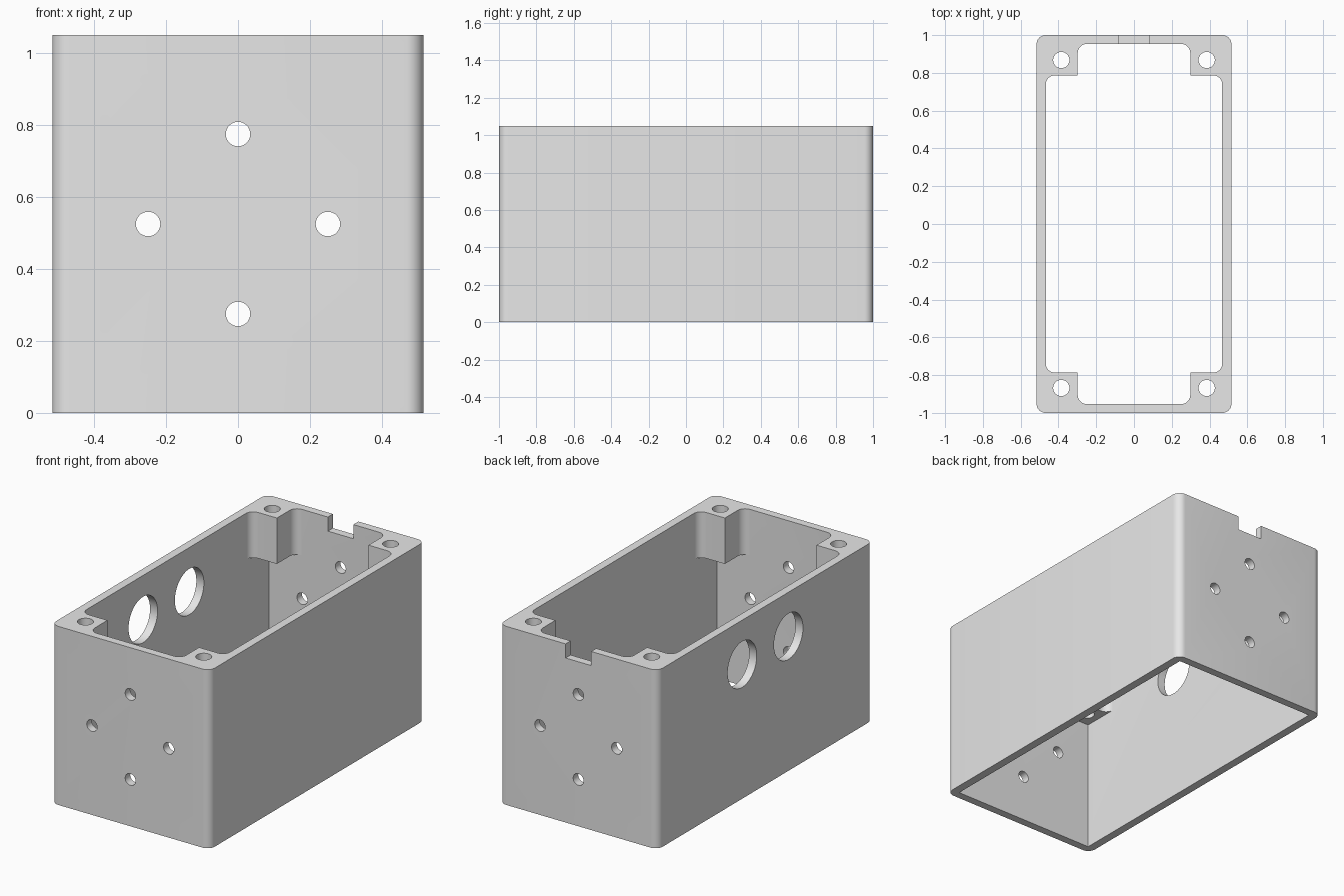
import bpy
import bmesh
import math
from mathutils import Vector, Matrix

cube = bpy.data.objects.get("Cube")
if cube:
    bpy.data.objects.remove(cube, do_unlink=True)

# Main dimensions
HALF_X, HALF_Y, HEIGHT = 0.516, 1.0, 1.05
IN_X, IN_Y = 0.467, 0.953
BOSS_X, BOSS_Y, BOSS_Z = 0.298, 0.787, 0.78
FILLET = 0.048
MID_Z = HEIGHT / 2

grey = bpy.data.materials.new("light grey")
grey.use_nodes = True
colour = (0.8, 0.8, 0.8, 1)
grey.diffuse_color = colour
grey.node_tree.nodes["Principled BSDF"].inputs["Base Color"].default_value = colour


def make_object(name, bm):
    bmesh.ops.recalc_face_normals(bm, faces=bm.faces)
    mesh = bpy.data.meshes.new(name)
    bm.to_mesh(mesh)
    bm.free()
    mesh.materials.append(grey)
    obj = bpy.data.objects.new(name, mesh)
    bpy.context.collection.objects.link(obj)
    return obj


def four_way(quadrant):
    """Mirror the (x, y, radius) corners of one quadrant into a closed outline."""
    half = quadrant + [(-x, y, r) for x, y, r in reversed(quadrant)]
    return half + [(-x, -y, r) for x, y, r in half]


def prism(name, corners, z0, z1, steps=8):
    """Extrude an outline of right-angled corners, rounding those with a radius."""
    bm = bmesh.new()
    pts = []
    for i, (x, y, r) in enumerate(corners):
        p = Vector((x, y, z0))
        if r == 0:
            pts.append(p)
            continue
        px, py, _ = corners[i - 1]
        nx, ny, _ = corners[(i + 1) % len(corners)]
        to_prev = (Vector((px, py, z0)) - p).normalized()
        to_next = (Vector((nx, ny, z0)) - p).normalized()
        centre = p + r * (to_prev + to_next)
        for k in range(steps + 1):
            t = math.pi / 2 * k / steps
            pts.append(centre - r * (to_next * math.cos(t) + to_prev * math.sin(t)))
    face = bm.faces.new([bm.verts.new(p) for p in pts])
    top = bmesh.ops.extrude_face_region(bm, geom=[face])["geom"]
    bmesh.ops.translate(bm, vec=(0, 0, z1 - z0),
                        verts=[v for v in top if isinstance(v, bmesh.types.BMVert)])
    return make_object(name, bm)


def drill(name, centre, radius, depth, axis, segments=32):
    """Cylindrical cutter along one axis."""
    turn = {"X": Matrix.Rotation(math.pi / 2, 4, "Y"),
            "Y": Matrix.Rotation(math.pi / 2, 4, "X"),
            "Z": Matrix.Identity(4)}[axis]
    bm = bmesh.new()
    bmesh.ops.create_cone(bm, cap_ends=True, segments=segments, radius1=radius,
                          radius2=radius, depth=depth,
                          matrix=Matrix.Translation(centre) @ turn)
    return make_object(name, bm)


# Outer body with rounded upright edges
body = prism("box_body", four_way([(HALF_X, HALF_Y, FILLET)]), 0, HEIGHT)

# Square cavity below the bosses, cross-shaped filleted opening between them
cutters = [
    prism("lower_cavity", four_way([(IN_X, IN_Y, 0)]), -0.1, BOSS_Z),
    prism("upper_opening", four_way([(IN_X, BOSS_Y, FILLET), (BOSS_X, BOSS_Y, 0),
                                     (BOSS_X, IN_Y, FILLET)]), BOSS_Z, HEIGHT + 0.1),
]

# Screw holes through the corner bosses
for sx in (-1, 1):
    for sy in (-1, 1):
        cutters.append(drill("screw_hole", (sx * 0.385, sy * 0.868, 0.95),
                             0.043, 0.6, "Z"))

# Diamond of four holes through both end walls
for k in range(4):
    a = k * math.pi / 2
    cutters.append(drill("end_hole", (0.25 * math.cos(a), 0, MID_Z + 0.25 * math.sin(a)),
                         0.034, 2.4, "Y"))

# Two large round openings in the right wall
for y in (-0.215, 0.215):
    cutters.append(drill("side_opening", (-HALF_X, y, 0.79), 0.135, 0.3, "X", 48))

# Cable notch in the top of the back wall
notch = [(0.083, 1.1, 0), (-0.083, 1.1, 0), (-0.083, 0.9, 0), (0.083, 0.9, 0)]
cutters.append(prism("cable_notch", notch, HEIGHT - 0.083, HEIGHT + 0.1))

# Cut everything out of the body
for cutter in cutters:
    cutter.hide_render = True
    mod = body.modifiers.new(cutter.name, "BOOLEAN")
    mod.operation = "DIFFERENCE"
    mod.solver = "EXACT"
    mod.object = cutter
bpy.context.view_layer.update()
graph = bpy.context.evaluated_depsgraph_get()
body_mesh = bpy.data.meshes.new_from_object(body.evaluated_get(graph))
body.modifiers.clear()
body.data = body_mesh
for cutter in cutters:
    bpy.data.objects.remove(cutter, do_unlink=True)

# Smooth fillets and holes, crisp edges elsewhere
for obj in bpy.context.selected_objects:
    obj.select_set(False)
body.select_set(True)
bpy.context.view_layer.objects.active = body
bpy.ops.object.shade_smooth_by_angle(angle=math.radians(30))
